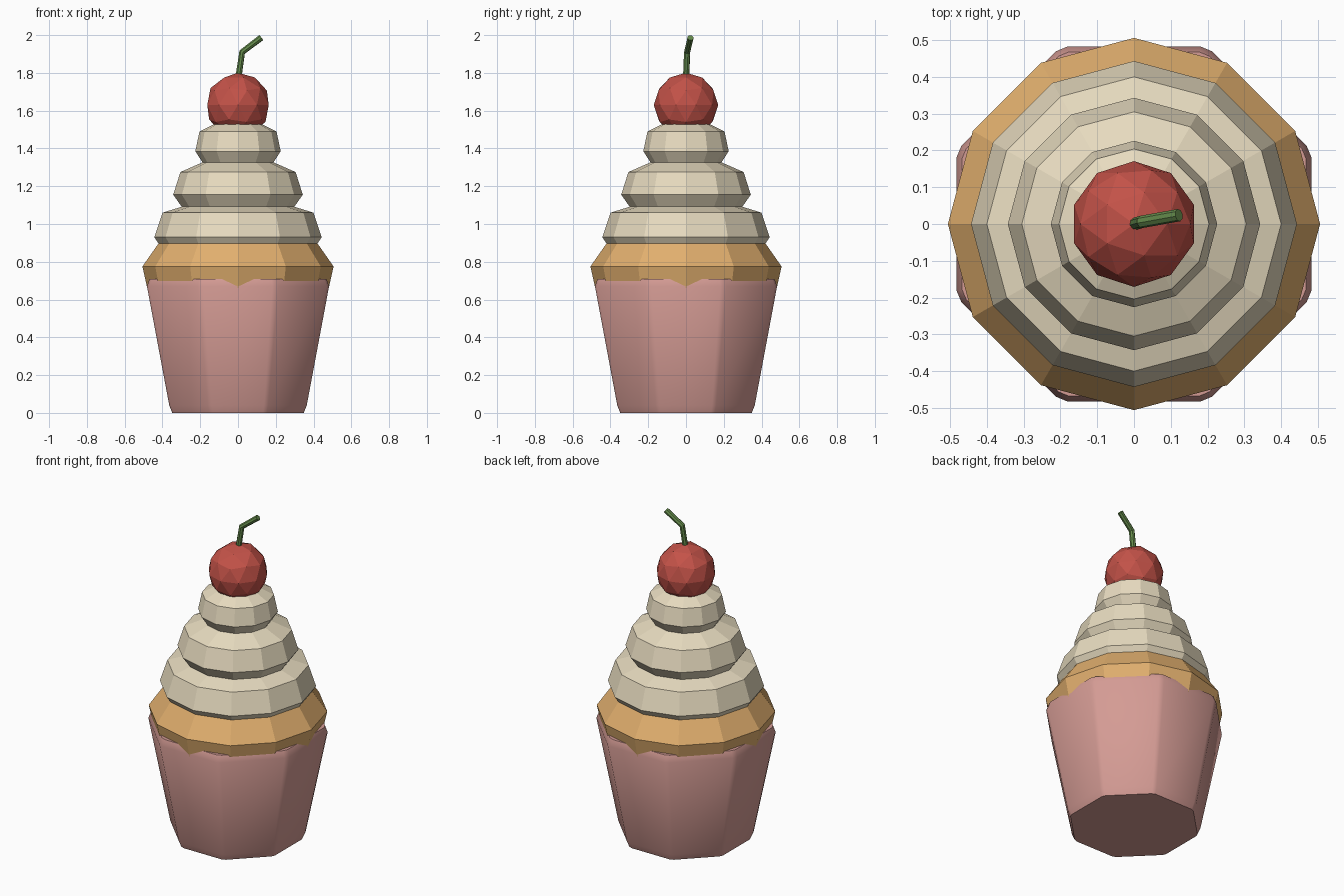
import bpy, bmesh, math

if "Cube" in bpy.data.objects:
    bpy.data.objects.remove(bpy.data.objects["Cube"])


def material(name, srgb):
    m = bpy.data.materials.new(name)
    lin = [((c / 255 + 0.055) / 1.055) ** 2.4 for c in srgb]
    m.diffuse_color = (*lin, 1.0)
    m.use_nodes = True
    m.node_tree.nodes["Principled BSDF"].inputs["Base Color"].default_value = m.diffuse_color
    return m


PINK = material("pink wrapper", (212, 155, 148))
TAN = material("golden sponge", (225, 175, 110))
CREAM = material("cream", (232, 220, 192))
RED = material("cherry red", (195, 82, 72))
GREEN = material("stem green", (100, 138, 75))


def lathe(name, profile, angles, mat):
    """Stack rings of (radius, height) at the given angles and cap both ends."""
    bm = bmesh.new()
    rings = [[bm.verts.new((r * math.cos(math.radians(a)), r * math.sin(math.radians(a)), z))
              for a in angles] for r, z in profile]
    n = len(angles)
    for lo, hi in zip(rings, rings[1:]):
        for i in range(n):
            j = (i + 1) % n
            bm.faces.new((lo[i], lo[j], hi[j], hi[i]))
    bm.faces.new(rings[0][::-1])
    bm.faces.new(rings[-1])
    return finish(name, bm, mat)


def finish(name, bm, mat):
    me = bpy.data.meshes.new(name)
    bm.to_mesh(me)
    bm.free()
    ob = bpy.data.objects.new(name, me)
    bpy.context.collection.objects.link(ob)
    me.materials.append(mat)
    return ob


def activate(ob):
    bpy.ops.object.select_all(action='DESELECT')
    ob.select_set(True)
    bpy.context.view_layer.objects.active = ob


# Wrapper: eight flat sides with narrow cut corners and a chamfered rim
CUT = 1.8
corners = [22.5 + 45 * k + s for k in range(8) for s in (-CUT, CUT)]
to_corner = 1 / math.cos(math.radians(22.5 - CUT))
wrapper = lathe("wrapper", [(a * to_corner, z) for a, z in
                            ((0.348, 0), (0.364, 0.04), (0.482, 0.67), (0.468, 0.71))],
                corners, PINK)
activate(wrapper)
bpy.ops.object.shade_smooth_by_angle(angle=math.radians(30))

# Sponge: its lower corners poke through the wrapper sides
twelve = [30 * k for k in range(12)]
lathe("sponge", [(0.46, 0.57), (0.476, 0.64), (0.506, 0.775), (0.415, 0.905)], twelve, TAN)

# Three shrinking tiers of cream
tiers = (
    ("lower_cream", [(0.42, 0.895), (0.443, 0.93), (0.40, 1.06), (0.27, 1.10)]),
    ("middle_cream", [(0.29, 1.08), (0.343, 1.155), (0.305, 1.275), (0.18, 1.33)]),
    ("upper_cream", [(0.18, 1.315), (0.226, 1.385), (0.204, 1.49), (0.11, 1.537)]),
)
for name, profile in tiers:
    lathe(name, profile, twelve, CREAM)

# Cherry
bm = bmesh.new()
bmesh.ops.create_icosphere(bm, subdivisions=2, radius=0.171)
bmesh.ops.translate(bm, verts=bm.verts, vec=(0, 0, 1.63))
finish("cherry", bm, RED)

# Bent stem
curve = bpy.data.curves.new("stem", 'CURVE')
curve.dimensions = '3D'
curve.bevel_depth = 0.017
curve.bevel_resolution = 2
curve.use_fill_caps = True
spline = curve.splines.new('POLY')
path = ((0, 0, 1.76), (0.022, 0.006, 1.91), (0.122, 0.024, 1.986))
spline.points.add(len(path) - 1)
for p, co in zip(spline.points, path):
    p.co = (*co, 1)
spline.use_smooth = False
stem = bpy.data.objects.new("stem", curve)
bpy.context.collection.objects.link(stem)
curve.materials.append(GREEN)
activate(stem)
bpy.ops.object.convert(target='MESH')
